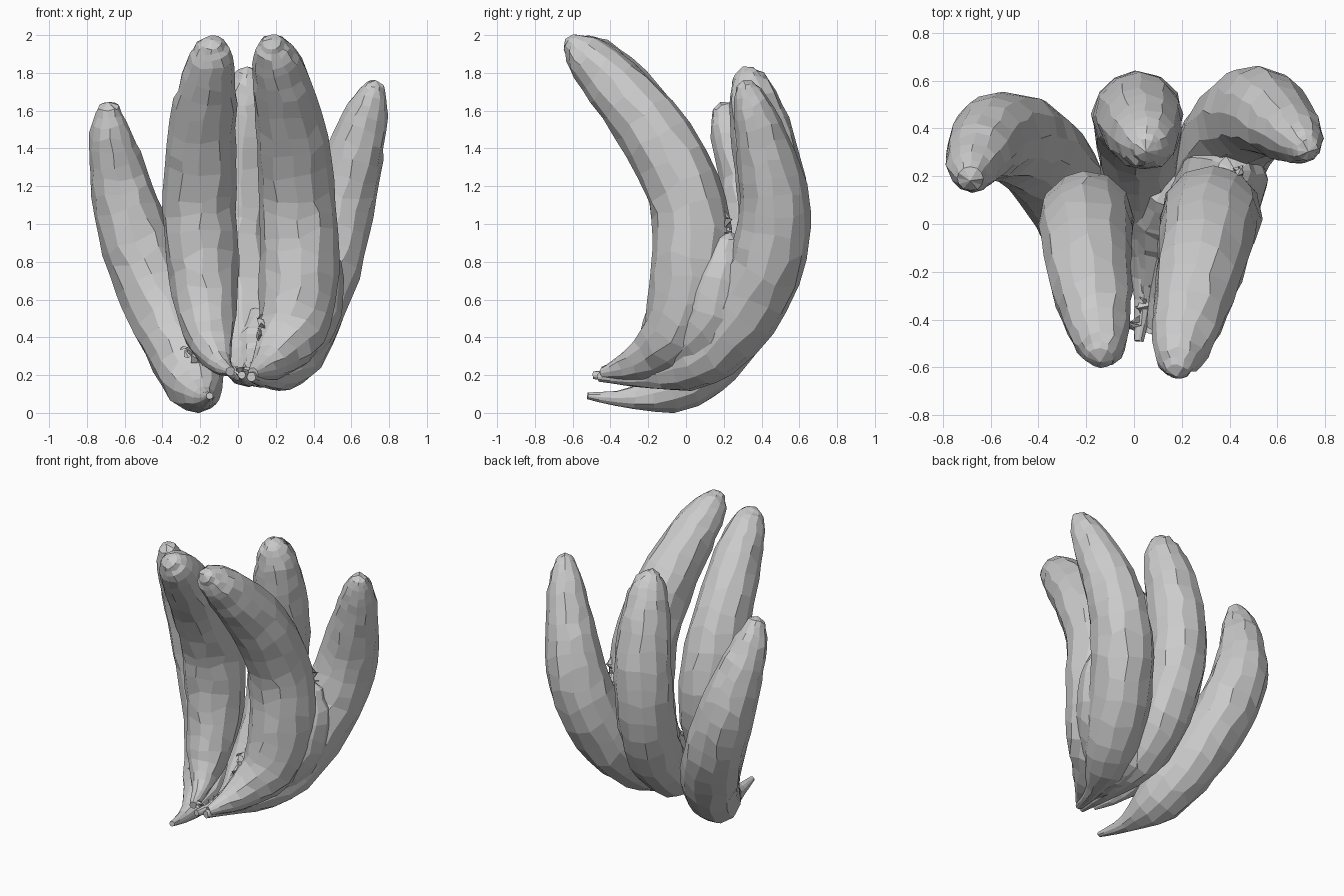
import bpy, bmesh, random
from math import sin, cos, pi
from mathutils import Vector

random.seed(4)
SIDES, STEPS = 12, 3


def spline(p, i, t):
    """Catmull-Rom point on 4D rows (x, y, z, radius)."""
    a, b = p[max(i - 1, 0)], p[i]
    c, d = p[i + 1], p[min(i + 2, len(p) - 1)]
    return 0.5 * (2 * b + (c - a) * t + (2 * a - 5 * b + 4 * c - d) * t * t
                  + (3 * b - a - 3 * c + d) * t ** 3)


def make_object(name, bm):
    bmesh.ops.recalc_face_normals(bm, faces=bm.faces)
    mesh = bpy.data.meshes.new(name)
    bm.to_mesh(mesh)
    bm.free()
    ob = bpy.data.objects.new(name, mesh)
    bpy.context.collection.objects.link(ob)
    return ob


def fruit(name, rows, jitter=0.035):
    """Faceted tube swept from stem to rounded tip."""
    p = [Vector(r) for r in rows]
    pts = [spline(p, i, k / STEPS) for i in range(len(p) - 1) for k in range(STEPS)]
    pts.append(p[-1])
    bm = bmesh.new()
    rings = []
    for i, q in enumerate(pts):
        tan = (pts[min(i + 1, len(pts) - 1)].xyz - pts[max(i - 1, 0)].xyz).normalized()
        side = Vector((1, 0, 0))
        side = (side - tan * side.dot(tan)).normalized()
        up = tan.cross(side)
        ring = []
        for k in range(SIDES):
            a = 2 * pi * (k + random.uniform(-0.15, 0.15)) / SIDES
            r = q.w * (1 + random.uniform(-jitter, jitter))
            slip = tan * random.uniform(-0.15, 0.15) * q.w
            ring.append(bm.verts.new(q.xyz + side * r * cos(a) + up * r * sin(a) + slip))
        rings.append(ring)
    for a, b in zip(rings, rings[1:]):
        for k in range(SIDES):
            n = (k + 1) % SIDES
            bm.faces.new((a[k], a[n], b[n], b[k]))
    bm.faces.new(rings[0])
    # Domed tip
    peak = bm.verts.new(pts[-1].xyz + tan * pts[-1].w * 0.5)
    for k in range(SIDES):
        bm.faces.new((rings[-1][k], rings[-1][(k + 1) % SIDES], peak))
    return make_object(name, bm)


def frill(name, start, end, count, size):
    """Ragged shards scattered along a seam."""
    bm = bmesh.new()
    a, b = Vector(start), Vector(end)
    for i in range(count):
        q = a.lerp(b, i / (count - 1))
        v = [bm.verts.new(q + Vector([random.uniform(-size, size) for _ in range(3)]))
             for _ in range(4)]
        for f in ((0, 1, 2), (0, 1, 3), (0, 2, 3), (1, 2, 3)):
            bm.faces.new([v[j] for j in f])
    make_object(name, bm)


# Five bananas: centre line and radius from stem to tip
fruit("front_left_banana", [
    (-0.04, -0.44, 0.22, 0.025), (-0.10, -0.26, 0.27, 0.065), (-0.155, -0.10, 0.43, 0.14),
    (-0.185, 0.01, 0.72, 0.185), (-0.205, 0.01, 1.08, 0.195), (-0.195, -0.13, 1.42, 0.185),
    (-0.165, -0.34, 1.72, 0.155), (-0.14, -0.49, 1.89, 0.115), (-0.14, -0.56, 1.96, 0.055)])
fruit("front_right_banana", [
    (0.08, -0.44, 0.21, 0.03), (0.17, -0.25, 0.27, 0.10), (0.28, -0.06, 0.43, 0.18),
    (0.325, 0.02, 0.72, 0.21), (0.315, 0.02, 1.08, 0.205), (0.285, -0.14, 1.44, 0.19),
    (0.23, -0.38, 1.74, 0.155), (0.19, -0.54, 1.90, 0.11), (0.18, -0.62, 1.965, 0.05)])
fruit("back_middle_banana", [
    (0.02, -0.49, 0.20, 0.02), (0.05, -0.22, 0.20, 0.06), (0.04, 0.08, 0.30, 0.15),
    (0.02, 0.32, 0.55, 0.18), (0.01, 0.445, 0.90, 0.185), (0.02, 0.45, 1.22, 0.185),
    (0.04, 0.39, 1.52, 0.16), (0.05, 0.34, 1.72, 0.115), (0.05, 0.31, 1.81, 0.05)])
fruit("back_right_banana", [
    (0.07, -0.46, 0.19, 0.025), (0.15, -0.20, 0.20, 0.07), (0.25, 0.05, 0.28, 0.165),
    (0.37, 0.30, 0.54, 0.20), (0.48, 0.45, 0.88, 0.20), (0.56, 0.46, 1.18, 0.18),
    (0.64, 0.40, 1.45, 0.14), (0.70, 0.34, 1.65, 0.095), (0.725, 0.31, 1.74, 0.045)])
fruit("back_left_banana", [
    (-0.15, -0.52, 0.09, 0.018), (-0.18, -0.28, 0.08, 0.06), (-0.23, -0.02, 0.165, 0.16),
    (-0.33, 0.20, 0.40, 0.19), (-0.46, 0.335, 0.70, 0.195), (-0.57, 0.365, 1.00, 0.185),
    (-0.635, 0.32, 1.27, 0.15), (-0.675, 0.24, 1.48, 0.11), (-0.685, 0.19, 1.62, 0.055)])

# Flesh joining neighbouring fruit low in the bunch
fruit("right_web", [
    (0.20, -0.10, 0.27, 0.11), (0.33, 0.11, 0.47, 0.19),
    (0.39, 0.19, 0.72, 0.17), (0.42, 0.22, 0.93, 0.07)])
fruit("joined_base", [
    (0.06, -0.30, 0.20, 0.04), (0.10, -0.12, 0.24, 0.11),
    (0.13, 0.05, 0.32, 0.17), (0.15, 0.18, 0.50, 0.12)])

# Torn fibres where stems and fruit meet
frill("stem_fibres", (0.00, -0.44, 0.22), (0.10, -0.24, 0.25), 14, 0.035)
frill("left_fibres", (-0.28, -0.12, 0.32), (-0.08, -0.26, 0.24), 14, 0.035)
frill("right_fibres", (0.12, -0.15, 0.50), (0.12, -0.27, 0.26), 12, 0.03)
frill("right_seam", (0.42, 0.22, 0.85), (0.44, 0.23, 1.05), 10, 0.03)
